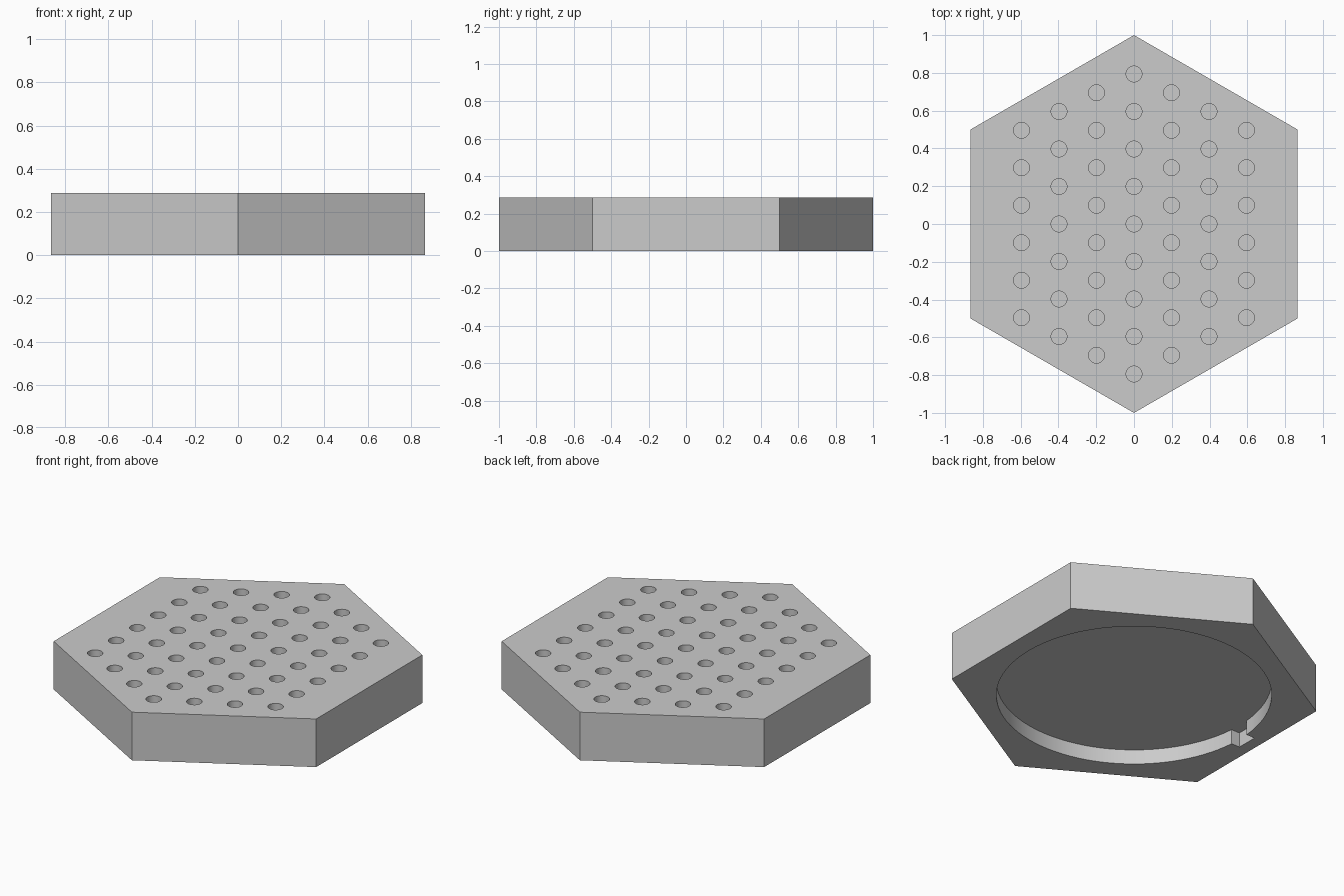
import bpy, bmesh, math

if "Cube" in bpy.data.objects:
    bpy.data.objects.remove(bpy.data.objects["Cube"])

HEIGHT = 0.287
PITCH = 0.1985          # spacing of the top holes
HOLE_R, HOLE_DEPTH = 0.042, 0.1
SOCKET_R, SOCKET_DEPTH = 0.744, 0.0875
NOTCH_X, NOTCH_HALF = -0.797, 0.063

grey = bpy.data.materials.new("plain grey")
grey.diffuse_color = (0.6, 0.6, 0.6, 1)
grey.use_nodes = True
grey.node_tree.nodes["Principled BSDF"].inputs["Base Color"].default_value = grey.diffuse_color


def ring(radius, count, cx=0, cy=0, start=0, sweep=2 * math.pi):
    return [(cx + radius * math.cos(start + sweep * i / count),
             cy + radius * math.sin(start + sweep * i / count)) for i in range(count)]


def prisms(name, outlines, z0, z1):
    """Extrude each flat outline from z0 up to z1, all in one object."""
    bm = bmesh.new()
    for outline in outlines:
        low = [bm.verts.new((x, y, z0)) for x, y in outline]
        high = [bm.verts.new((x, y, z1)) for x, y in outline]
        bm.faces.new(low[::-1])
        bm.faces.new(high)
        for i in range(len(low)):
            j = (i + 1) % len(low)
            bm.faces.new((low[i], low[j], high[j], high[i]))
    mesh = bpy.data.meshes.new(name)
    bm.to_mesh(mesh)
    bm.free()
    mesh.materials.append(grey)
    obj = bpy.data.objects.new(name, mesh)
    bpy.context.collection.objects.link(obj)
    return obj


# Hexagonal block, points towards front and back
block = prisms("hexagonal_block", [ring(1, 6, start=math.pi / 2)], 0, HEIGHT)

# Blind holes: columns get one hole shorter towards each side
holes = []
for col in range(-3, 4):
    count = 9 - abs(col)
    for row in range(count):
        holes.append(ring(HOLE_R, 32, col * PITCH, (row - (count - 1) / 2) * PITCH))
hole_cutter = prisms("hole_cutter", holes, HEIGHT - HOLE_DEPTH, HEIGHT + 0.05)

# Round socket underneath, with a square notch on the left
a = math.asin(NOTCH_HALF / SOCKET_R)
socket = ring(SOCKET_R, 96, start=-math.pi + a, sweep=2 * (math.pi - a))
socket += [(-SOCKET_R * math.cos(a), NOTCH_HALF),
           (NOTCH_X, NOTCH_HALF), (NOTCH_X, -NOTCH_HALF)]
socket_cutter = prisms("socket_cutter", [socket], -0.05, SOCKET_DEPTH)

bpy.context.view_layer.objects.active = block
block.select_set(True)
for cutter in (hole_cutter, socket_cutter):
    cutter.hide_render = True
    mod = block.modifiers.new(cutter.name, 'BOOLEAN')
    mod.operation = 'DIFFERENCE'
    mod.solver = 'EXACT'
    mod.object = cutter
    bpy.ops.object.modifier_apply(modifier=mod.name)
    bpy.data.objects.remove(cutter)

# Smooth round walls, crisp edges
bpy.ops.object.shade_smooth_by_angle(angle=math.radians(30))
